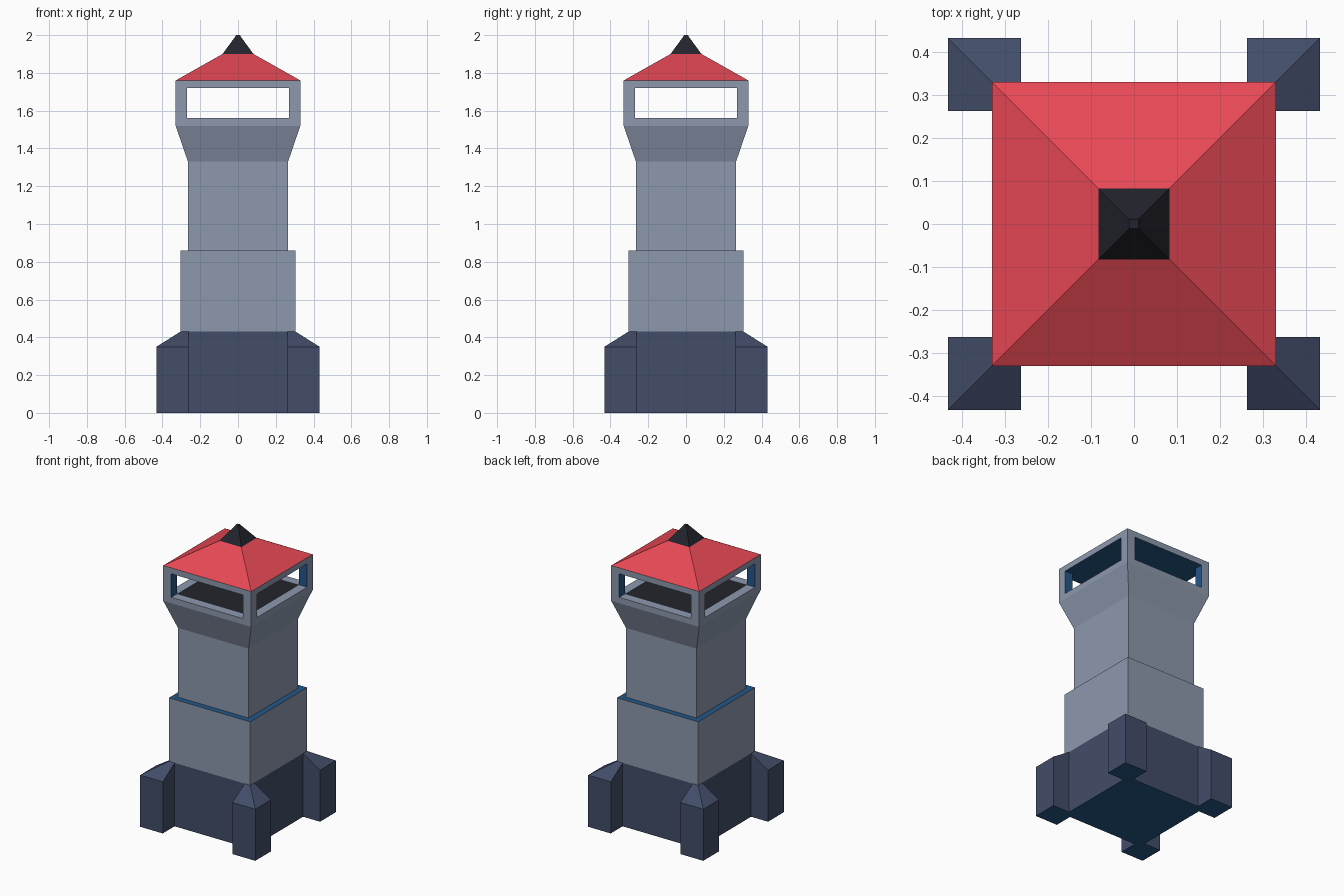
import bpy, bmesh

if "Cube" in bpy.data.objects:
    bpy.data.objects.remove(bpy.data.objects["Cube"])


def material(name, hex_code):
    def lin(c):
        c /= 255
        return c / 12.92 if c <= 0.04045 else ((c + 0.055) / 1.055) ** 2.4
    m = bpy.data.materials.new(name)
    m.diffuse_color = [lin(int(hex_code[i:i + 2], 16)) for i in (0, 2, 4)] + [1]
    m.use_nodes = True
    m.node_tree.nodes["Principled BSDF"].inputs["Base Color"].default_value = m.diffuse_color
    return m


STONE = material("grey_stone", "8D99AE")
NAVY = material("navy_stone", "424D69")
BLUE = material("deep_blue", "235789")
RED = material("red_roof", "E84855")
BLACK = material("charcoal", "23232D")
MATS = [STONE, NAVY, BLUE, RED, BLACK]


def loft(name, sections, bands, bottom=None, top=None):
    """Stack rectangles (x0, x1, y0, y1, z); one material per band, optional caps."""
    bm = bmesh.new()
    rings = [[bm.verts.new((x, y, z)) for x, y in
              ((x0, y0), (x1, y0), (x1, y1), (x0, y1))]
             for x0, x1, y0, y1, z in sections]

    def face(verts, mat):
        bm.faces.new(verts).material_index = MATS.index(mat)

    for a, b, mats in zip(rings, rings[1:], bands):
        for i in range(4):
            j = (i + 1) % 4
            face((a[i], a[j], b[j], b[i]), mats[i] if isinstance(mats, list) else mats)
    if bottom:
        face(rings[0][::-1], bottom)
    if top:
        face(rings[-1], top)
    mesh = bpy.data.meshes.new(name)
    for m in MATS:
        mesh.materials.append(m)
    bm.to_mesh(mesh)
    bm.free()
    ob = bpy.data.objects.new(name, mesh)
    bpy.context.collection.objects.link(ob)
    return ob


def sq(h, z):
    return (-h, h, -h, h, z)


# Base and tower body
loft("base", [sq(.305, 0), sq(.305, .43)], [NAVY], bottom=BLUE)
loft("lower_tower", [sq(.305, .43), sq(.305, .86), sq(.265, .86)], [STONE, BLUE])
loft("upper_tower", [sq(.265, .86), sq(.265, 1.33)], [STONE])

# Flared gallery with sill and dark floor
loft("gallery", [sq(.265, 1.33), sq(.33, 1.52), sq(.33, 1.56), sq(.27, 1.56)],
     [STONE] * 3, top=BLACK)

# Corner buttresses and lookout posts
for sx, sy, corner in ((-1, -1, "front_left"), (1, -1, "front_right"),
                       (1, 1, "back_right"), (-1, 1, "back_left")):
    def rect(a, b, z):
        return (*sorted((sx * a, sx * b)), *sorted((sy * a, sy * b)), z)

    loft(corner + "_buttress",
         [rect(.262, .432, 0), rect(.262, .432, .35), rect(.262, .305, .43)],
         [NAVY, NAVY], bottom=BLUE, top=NAVY)
    # outward sides are stone, inward sides blue (order: -y, +x, +y, -x)
    sides = [STONE if s > 0 else BLUE for s in (-sy, sx, sy, -sx)]
    loft(corner + "_post", [rect(.27, .33, 1.56), rect(.27, .33, 1.72)], [sides])

# Lintel with blue ceiling
loft("lintel", [sq(.33, 1.72), sq(.33, 1.76)], [STONE], bottom=BLUE)

# Roof and cap
loft("roof", [sq(.33, 1.76), sq(.082, 1.90)], [RED])
loft("roof_cap", [sq(.082, 1.90), sq(.016, 1.99), sq(.01, 2.0)], [BLACK] * 2, top=BLACK)
